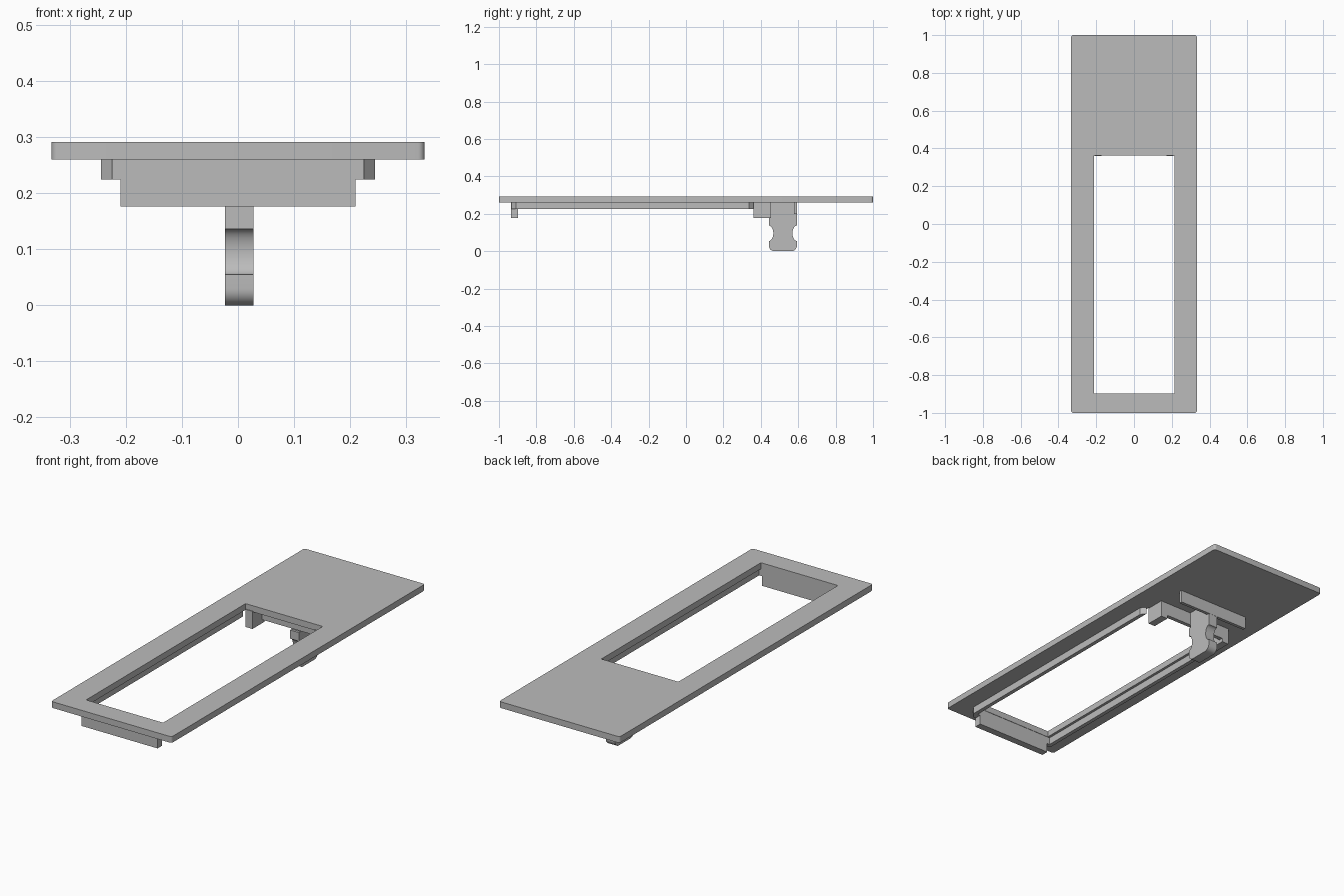
import bpy, bmesh, math
from mathutils import Matrix, Vector

if "Cube" in bpy.data.objects:
    bpy.data.objects.remove(bpy.data.objects["Cube"], do_unlink=True)

GREY = (0.5, 0.5, 0.5, 1)
grey = bpy.data.materials.new("plain_grey")
grey.use_nodes = True
grey.diffuse_color = GREY
grey.node_tree.nodes["Principled BSDF"].inputs["Base Color"].default_value = GREY

TOP, UNDER = 0.292, 0.261       # upper and lower face of the cover plate
BURIED = UNDER + 0.004          # parts below sink slightly into the plate


def finish(bm, name):
    bmesh.ops.recalc_face_normals(bm, faces=bm.faces)
    mesh = bpy.data.meshes.new(name)
    bm.to_mesh(mesh)
    bm.free()
    mesh.materials.append(grey)
    ob = bpy.data.objects.new(name, mesh)
    bpy.context.collection.objects.link(ob)
    return ob


def box(name, x, y, z, corner=0):
    """Box from three (min, max) ranges, with optional rounded upright edges."""
    bm = bmesh.new()
    size = [b - a for a, b in (x, y, z)]
    mid = [(a + b) / 2 for a, b in (x, y, z)]
    bmesh.ops.create_cube(bm, size=1, matrix=Matrix.Translation(mid) @ Matrix.Diagonal((*size, 1)))
    if corner:
        upright = [e for e in bm.edges if abs(e.verts[0].co.z - e.verts[1].co.z) > 0.001]
        bmesh.ops.bevel(bm, geom=upright, offset=corner, segments=5, profile=0.5, affect='EDGES')
    return finish(bm, name)


def prism(name, points, offset):
    """Extrude a closed outline of 3D points along an offset vector."""
    bm = bmesh.new()
    face = bm.faces.new([bm.verts.new(p) for p in points])
    new = bmesh.ops.extrude_face_region(bm, geom=[face], use_keep_orig=True)["geom"]
    bmesh.ops.translate(bm, vec=Vector(offset), verts=[v for v in new if isinstance(v, bmesh.types.BMVert)])
    return finish(bm, name)


def smooth(ob):
    bpy.ops.object.select_all(action='DESELECT')
    ob.select_set(True)
    bpy.context.view_layer.objects.active = ob
    bpy.ops.object.shade_smooth_by_angle(angle=math.radians(30))


def arc(cy, cz, ry, rz, start, end, steps=8):
    angles = [math.radians(start + (end - start) * i / steps) for i in range(steps + 1)]
    return [(cy + ry * math.cos(a), cz + rz * math.sin(a)) for a in angles]


# Cover plate with its long window
plate = box("cover_plate", (-0.333, 0.333), (-1, 1), (UNDER, TOP), corner=0.012)
cutter = box("window_cutter", (-0.212, 0.214), (-0.897, 0.363), (0.2, 0.35))
cutter.hide_render = True
cut = plate.modifiers.new("window", 'BOOLEAN')
cut.object = cutter
cut.operation = 'DIFFERENCE'
cut.solver = 'EXACT'
bpy.context.view_layer.objects.active = plate
bpy.ops.object.modifier_apply(modifier=cut.name)
bpy.data.objects.remove(cutter, do_unlink=True)
smooth(plate)

# Front lip: a T-shaped profile, wider where it meets the rails
half = [(0.21, 0.177), (0.21, 0.225), (0.225, 0.225), (0.225, BURIED)]
outline = half + [(-x, z) for x, z in reversed(half)]
prism("front_lip", [(x, -0.935, z) for x, z in outline], (0, 0.036, 0))

# Side rails with chamfered outer ends, and arms beside the clip
for side, label in ((1, "left"), (-1, "right")):
    rail = [(0.225, -0.932), (0.245, -0.908), (0.245, 0.338), (0.225, 0.36)]
    prism(label + "_rail", [(side * x, y, 0.225) for x, y in rail], (0, 0, BURIED - 0.225))
    box(label + "_arm", sorted((side * 0.172, side * 0.21)), (0.36, 0.455), (0.177, BURIED))

# Cross walls in front of and behind the clip
box("front_cross_wall", (-0.175, 0.175), (0.435, 0.455), (0.195, BURIED))
box("back_cross_wall", (-0.2, 0.2), (0.578, 0.594), (0.198, BURIED))

# Clip: rounded foot with a scooped notch on each side
half = arc(0.045, 0.03, 0.03, 0.03, -90, 0)
half += arc(0.075, 0.096, 0.024, 0.041, 270, 90, 14)
half += [(0.075, 0.18)]
MID = 0.518
outline = [(MID + y, z) for y, z in half] + [(MID + 0.075, BURIED), (MID - 0.063, BURIED), (MID - 0.063, 0.18)]
outline += [(MID - y, z) for y, z in reversed(half)]
smooth(prism("clip", [(-0.023, y, z) for y, z in outline], (0.051, 0, 0)))
